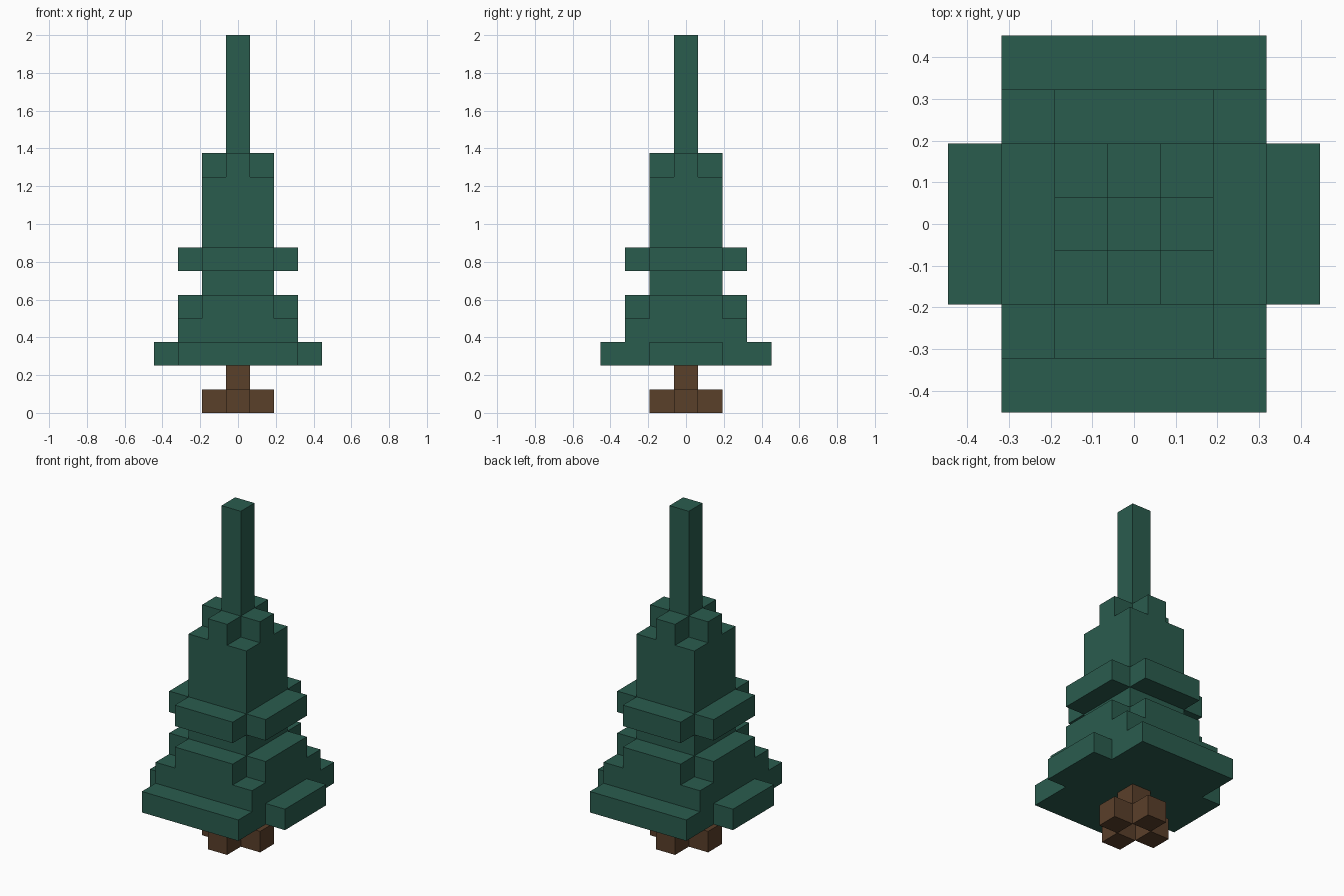
import bpy
import bmesh

old = bpy.data.objects.get("Cube")
if old:
    bpy.data.objects.remove(old, do_unlink=True)

# Size of one block along each axis
UX, UY, UZ = 0.1273, 0.129, 0.125


def make_material(name, rgb):
    mat = bpy.data.materials.new(name)
    mat.use_nodes = True
    mat.diffuse_color = (*rgb, 1)
    mat.node_tree.nodes["Principled BSDF"].inputs["Base Color"].default_value = (*rgb, 1)
    return mat


GREEN = make_material("pine_green", (0.023, 0.107, 0.076))
BROWN = make_material("bark_brown", (0.102, 0.05, 0.023))


def rectangle(hx, hy, cx=0, cy=0):
    return [(cx + sx * hx, cy + sy * hy)
            for sx, sy in ((-1, -1), (1, -1), (1, 1), (-1, 1))]


def cross(long_x, short_x, long_y, short_y):
    """Cross outline, mirrored from one quarter."""
    quarter = [(long_x, short_y), (short_x, short_y), (short_x, long_y)]
    outline = []
    for sx, sy in ((1, 1), (-1, 1), (-1, -1), (1, -1)):
        pts = [(x * sx, y * sy) for x, y in quarter]
        outline += pts if sx * sy > 0 else pts[::-1]
    return outline


def slab(name, outline, bottom, top, mat):
    """Extrude an outline, in block units, between two layers."""
    bm = bmesh.new()
    face = bm.faces.new([bm.verts.new((x * UX, y * UY, bottom * UZ)) for x, y in outline])
    result = bmesh.ops.extrude_face_region(bm, geom=[face], use_keep_orig=True)
    verts = [g for g in result["geom"] if isinstance(g, bmesh.types.BMVert)]
    bmesh.ops.translate(bm, vec=(0, 0, (top - bottom) * UZ), verts=verts)
    bmesh.ops.recalc_face_normals(bm, faces=bm.faces)
    mesh = bpy.data.meshes.new(name)
    bm.to_mesh(mesh)
    bm.free()
    mesh.materials.append(mat)
    obj = bpy.data.objects.new(name, mesh)
    bpy.context.collection.objects.link(obj)
    return obj


# Four roots around an open centre
for side, cx, cy in (("left", 1, 0), ("right", -1, 0), ("back", 0, 1), ("front", 0, -1)):
    slab("root_" + side, rectangle(0.5, 0.5, cx, cy), 0, 1, BROWN)

# Trunk, with a green underside
trunk = slab("trunk", rectangle(0.5, 0.5), 1, 2, BROWN)
trunk.data.materials.append(GREEN)
for poly in trunk.data.polygons:
    if poly.normal.z < -0.5:
        poly.material_index = 1

# Foliage from the bottom up
slab("lowest_branches", cross(3.5, 2.5, 3.5, 1.5), 2, 3, GREEN)
slab("lower_foliage", rectangle(2.5, 2.5), 3, 4, GREEN)
slab("lower_branches", cross(2.5, 1.5, 2.5, 1.5), 4, 5, GREEN)
slab("middle_foliage", rectangle(1.5, 1.5), 5, 6, GREEN)
slab("middle_branches", cross(2.5, 1.5, 2.5, 1.5), 6, 7, GREEN)
slab("upper_foliage", rectangle(1.5, 1.5), 7, 10, GREEN)
slab("upper_branches", cross(1.5, 0.5, 1.5, 0.5), 10, 11, GREEN)
slab("tree_top", rectangle(0.5, 0.5), 11, 16, GREEN)
